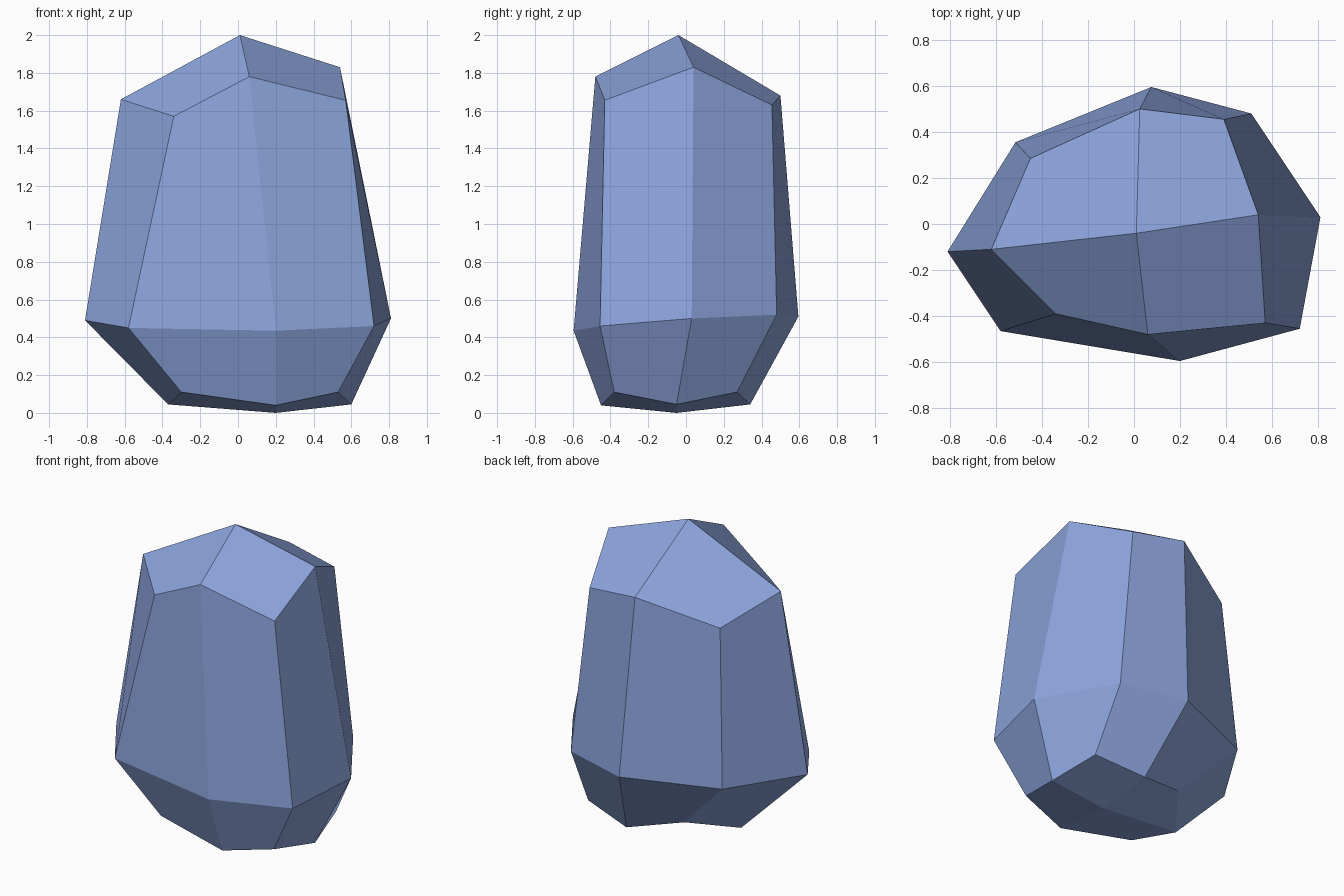
import bpy, bmesh

# Rings run from the left side, round the front, right and back (mid, corner, mid, ...)
TOP = (0.01, -0.04, 2.0)
UPPER = [(-0.62, -0.11, 1.66), (-0.34, -0.39, 1.57), (0.06, -0.48, 1.78), (0.57, -0.43, 1.655),
         (0.54, 0.04, 1.83), (0.39, 0.455, 1.63), (0.025, 0.50, 1.68), (-0.45, 0.285, 1.52)]
WIDEST = [(-0.81, -0.12, 0.49), (-0.58, -0.465, 0.45), (0.20, -0.595, 0.435), (0.72, -0.455, 0.46),
          (0.81, 0.03, 0.50), (0.51, 0.48, 0.52), (0.075, 0.595, 0.51), (-0.515, 0.355, 0.495)]
LOWER = [(-0.37, -0.05, 0.045), (-0.30, -0.38, 0.11), (0.20, -0.45, 0.04), (0.53, -0.38, 0.11),
         (0.60, -0.05, 0.045), (0.53, 0.27, 0.11), (0.20, 0.34, 0.045), (-0.15, 0.23, 0.13)]
BOTTOM = (0.20, -0.05, 0.0)

bm = bmesh.new()
top, bottom = bm.verts.new(TOP), bm.verts.new(BOTTOM)
rings = [[bm.verts.new(p) for p in ring] for ring in (UPPER, WIDEST, LOWER)]

# Side facets between neighbouring rings
for a, b in zip(rings, rings[1:]):
    for i in range(8):
        j = (i + 1) % 8
        bm.faces.new((a[i], b[i], b[j], a[j]))

# Four facets on each cap, each reaching over one corner
for pole, ring in ((top, rings[0]), (bottom, rings[2])):
    for i in range(0, 8, 2):
        bm.faces.new((pole, ring[i], ring[i + 1], ring[(i + 2) % 8]))

bmesh.ops.recalc_face_normals(bm, faces=bm.faces[:])
mesh = bpy.data.meshes.new("boulder")
bm.to_mesh(mesh)
bm.free()

# Single stone colour
stone = bpy.data.materials.new("blue stone")
stone.diffuse_color = (0.26, 0.37, 0.71, 1)
mesh.materials.append(stone)
bpy.context.collection.objects.link(bpy.data.objects.new("boulder", mesh))
